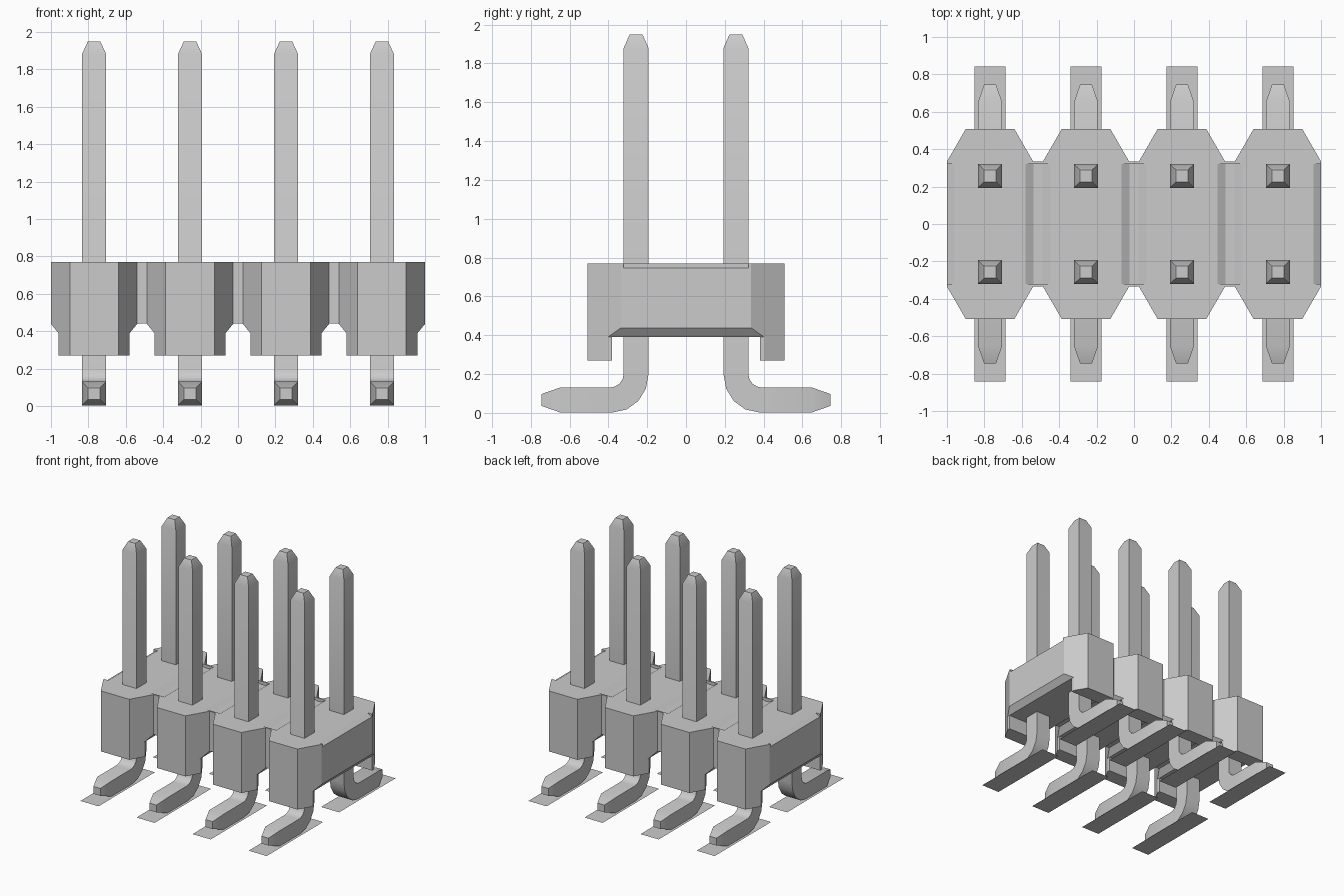
import bpy, bmesh, math

cube = bpy.data.objects.get("Cube")
if cube:
    bpy.data.objects.remove(cube, do_unlink=True)

PITCH = 0.513
COLUMNS = [(i - 1.5) * PITCH for i in range(4)]
GAPS = [(i - 2) * PITCH for i in range(5)]
ROW_Y = 0.257

grey = bpy.data.materials.new("plain grey")
grey.use_nodes = True
COLOUR = (0.6, 0.6, 0.6, 1)
grey.diffuse_color = COLOUR
grey.node_tree.nodes["Principled BSDF"].inputs["Base Color"].default_value = COLOUR


def add_object(name, mesh):
    obj = bpy.data.objects.new(name, mesh)
    bpy.context.collection.objects.link(obj)
    return obj


def finish(bm, name):
    bmesh.ops.recalc_face_normals(bm, faces=bm.faces)
    mesh = bpy.data.meshes.new(name)
    bm.to_mesh(mesh)
    bm.free()
    mesh.materials.append(grey)
    return mesh


def loft(name, rings):
    """Skin a list of equal-sized rings and cap both ends."""
    bm = bmesh.new()
    rows = [[bm.verts.new(p) for p in ring] for ring in rings]
    n = len(rows[0])
    for a, b in zip(rows, rows[1:]):
        for i in range(n):
            j = (i + 1) % n
            bm.faces.new((a[i], a[j], b[j], b[i]))
    bm.faces.new(rows[0])
    bm.faces.new(rows[-1])
    return finish(bm, name)


def y_prism(name, profile, half):
    """Extrude an x-z profile along y."""
    return loft(name, [[(x, y, z) for x, z in profile] for y in (-half, half)])


# Housing: scalloped outline, one octagonal bay per column
front_edge = []
for c in COLUMNS:
    front_edge += [(c - 0.23, -0.335), (c - 0.13, -0.508),
                   (c + 0.13, -0.508), (c + 0.23, -0.335)]
outline = front_edge + [(-x, -y) for x, y in front_edge]
housing = add_object("housing", loft("housing", [[(x, y, z) for x, y in outline]
                                                 for z in (0.27, 0.77)]))

# Cutters: underside tunnel, notches below the gaps, shallow grooves on top
cutters = [y_prism("tunnel_cutter", [(-1.2, 0.1), (1.2, 0.1), (1.2, 0.39), (-1.2, 0.39)], 0.38)]
for g in GAPS:
    cutters.append(y_prism("notch_cutter", [
        (g - 0.066, 0.08), (g - 0.066, 0.39), (g - 0.025, 0.44),
        (g + 0.025, 0.44), (g + 0.066, 0.39), (g + 0.066, 0.08)], 0.8))
    cutters.append(y_prism("groove_cutter", [
        (g - 0.066, 0.9), (g - 0.066, 0.77), (g - 0.024, 0.745),
        (g + 0.024, 0.745), (g + 0.066, 0.77), (g + 0.066, 0.9)], 0.322))

bpy.context.view_layer.objects.active = housing
housing.select_set(True)
for mesh in cutters:
    cutter = add_object(mesh.name, mesh)
    cutter.hide_render = True
    mod = housing.modifiers.new("cut", "BOOLEAN")
    mod.operation = "DIFFERENCE"
    mod.solver = "EXACT"
    mod.object = cutter
    bpy.ops.object.modifier_apply(modifier=mod.name)
    bpy.data.objects.remove(cutter, do_unlink=True)

# Pin: square section from tapered top, round the bend, to tapered foot
# Each station: outer (y, z), inner (y, z), half width
FLOOR = 0.003
stations = [((0.224, 1.95), (0.290, 1.95), 0.033),
            ((0.193, 1.88), (0.321, 1.88), 0.065)]
for i in range(5):
    a = math.pi / 2 * i / 4
    c, s = math.cos(a), math.sin(a)
    stations.append(((0.375 - 0.182 * c, 0.2 - (0.2 - FLOOR) * s),
                     (0.395 - 0.074 * c, 0.2 - 0.07 * s), 0.065))
stations += [((0.65, FLOOR), (0.65, 0.13), 0.065),
             ((0.745, 0.036), (0.745, 0.097), 0.032)]
pin_mesh = loft("pin", [[(-w, *o), (w, *o), (w, *i), (-w, *i)] for o, i, w in stations])

# Solder pad: single thin sheet under the foot
bm = bmesh.new()
bm.faces.new([bm.verts.new(p) for p in ((-0.083, 0.105, 0), (0.083, 0.105, 0),
                                        (0.083, 0.842, 0), (-0.083, 0.842, 0))])
pad_mesh = bpy.data.meshes.new("pad")
bm.to_mesh(pad_mesh)
bm.free()
pad_mesh.materials.append(grey)

# Smooth the bend while keeping the square edges sharp
bpy.ops.object.select_all(action="DESELECT")
for row, turn in (("front", math.pi), ("back", 0)):
    for n, x in enumerate(COLUMNS, 1):
        for part, mesh in (("pin", pin_mesh), ("pad", pad_mesh)):
            obj = add_object(f"{row}_{part}_{n}", mesh)
            obj.location.x = x
            obj.rotation_euler.z = turn
            if part == "pin" and n == 1 and row == "front":
                obj.select_set(True)
                bpy.context.view_layer.objects.active = obj
                bpy.ops.object.shade_smooth_by_angle(angle=math.radians(32))
                obj.select_set(False)
